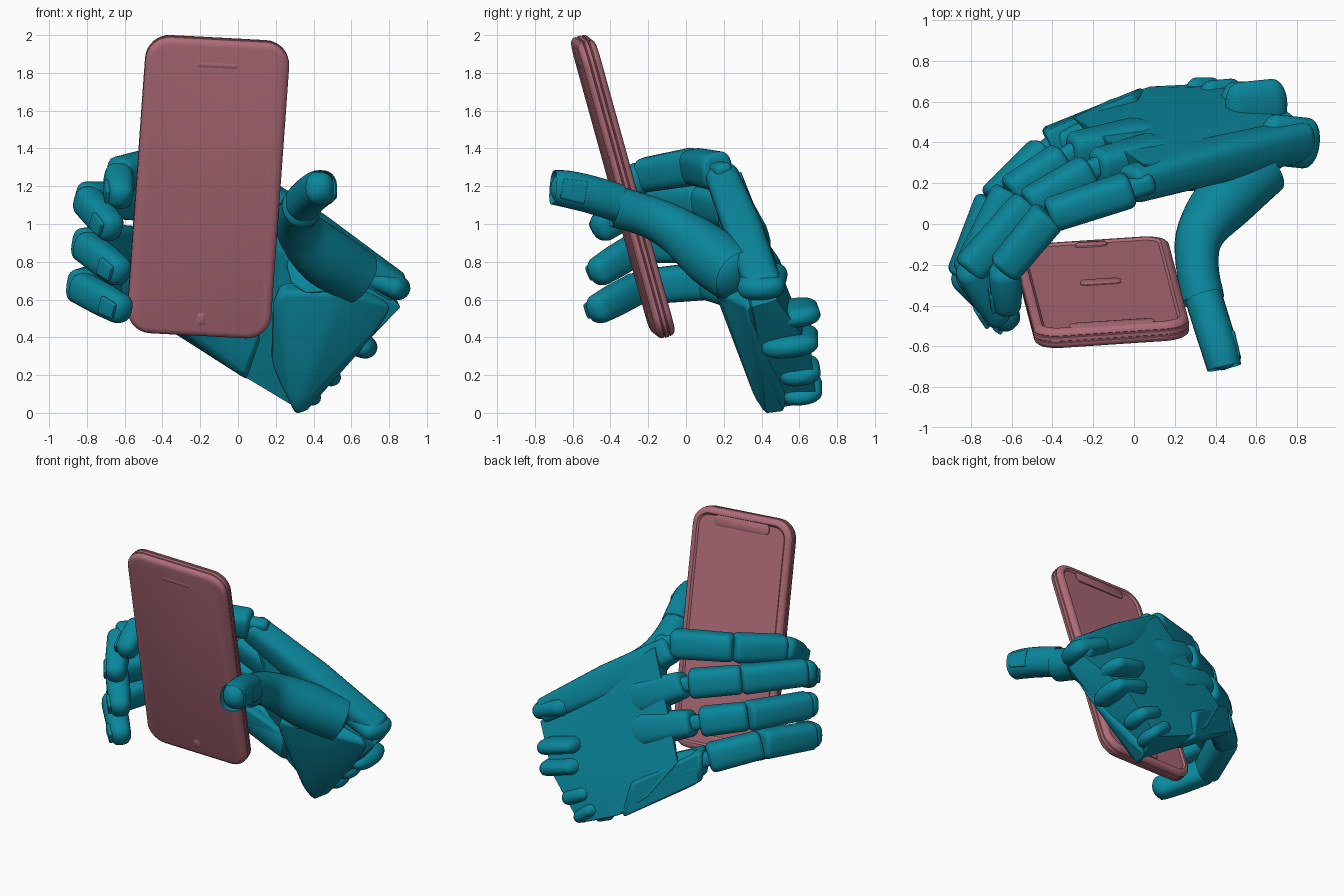
import bpy, bmesh, math
from mathutils import Vector as V, Matrix

if "Cube" in bpy.data.objects:
    bpy.data.objects.remove(bpy.data.objects["Cube"])

def material(name, col):
    m = bpy.data.materials.new(name)
    m.diffuse_color = (*col, 1)
    m.use_nodes = True
    m.node_tree.nodes["Principled BSDF"].inputs["Base Color"].default_value = m.diffuse_color
    return m

TEAL = material("teal", (0.003, 0.24, 0.33))
PINK = material("dusty_pink", (0.43, 0.15, 0.19))

def finish(name, bm, mat, bevel=0, angle=35):
    bmesh.ops.recalc_face_normals(bm, faces=bm.faces)
    me = bpy.data.meshes.new(name)
    bm.to_mesh(me)
    bm.free()
    ob = bpy.data.objects.new(name, me)
    bpy.context.collection.objects.link(ob)
    me.materials.append(mat)
    if bevel:
        b = ob.modifiers.new("bevel", 'BEVEL')
        b.width, b.segments, b.limit_method = bevel, 3, 'ANGLE'
        b.angle_limit = math.radians(15)
    bpy.context.view_layer.objects.active = ob
    ob.select_set(True)
    bpy.ops.object.shade_smooth_by_angle(angle=math.radians(angle))
    ob.select_set(False)
    return ob

def skin(bm, rings):
    n = len(rings[0])
    for a, b in zip(rings, rings[1:]):
        for i in range(n):
            bm.faces.new((a[i], a[(i+1) % n], b[(i+1) % n], b[i]))
    bm.faces.new(rings[0])
    bm.faces.new(rings[-1])

def frame(t, up):
    side = (up - t * up.dot(t)).normalized()
    return side, t.cross(side)

def limb(name, pts, wid, dep, up=(0.1, -0.2, 1), power=3.0, cap=0.035, n=28):
    """Superellipse section swept along pts, with rounded ends."""
    pts, up = [V(p) for p in pts], V(up)
    rows = []
    last = len(pts) - 1
    for i, p in enumerate(pts):
        t = (pts[min(i+1, last)] - pts[max(i-1, 0)]).normalized()
        caps = [(0, 1)]
        arc = [(cap * (math.sin(a) - 1), math.cos(a) if cap > .05 else
                1 - cap / max(wid[i], .01) * (1 - math.cos(a)))
               for a in (0, .3, .6, .9, 1.15, 1.35, 1.5)]
        if i == last:
            caps = arc
        elif i == 0:
            caps = [(-o, s) for o, s in reversed(arc)]
        rows += [(p + t * o, t, wid[i] * s, dep[i] * s) for o, s in caps]
    bm = bmesh.new()
    rings = []
    for p, t, w, d in rows:
        side, out = frame(t, up)
        ring = []
        for k in range(n):
            c, s = math.cos(2*math.pi*k/n), math.sin(2*math.pi*k/n)
            e = 2 / power
            ring.append(bm.verts.new(p + side * math.copysign(abs(c)**e, c) * w
                                     + out * math.copysign(abs(s)**e, s) * d))
        rings.append(ring)
    skin(bm, rings)
    return finish(name, bm, TEAL)

def hull(name, pts, bevel=0.025):
    bm = bmesh.new()
    for p in pts:
        bm.verts.new(p)
    bmesh.ops.convex_hull(bm, input=bm.verts)
    bmesh.ops.delete(bm, geom=[v for v in bm.verts if not v.link_faces], context='VERTS')
    return finish(name, bm, TEAL, bevel)

def curve(pts, steps=5):
    """Catmull-Rom resampling of tuples of any length."""
    P = [pts[0]] + list(pts) + [pts[-1]]
    res = []
    for i in range(1, len(P) - 2):
        for k in range(steps):
            t = k / steps
            res.append([.5*(2*b + (c-a)*t + (2*a-5*b+4*c-d)*t*t + (3*b-a-3*c+d)*t**3)
                        for a, b, c, d in zip(*P[i-1:i+3])])
    return res + [list(pts[-1])]

def nail(name, p, q, depth, size, up):
    t = (V(q) - V(p)).normalized()
    side, out = frame(t, V(up))
    c = V(q) + out * depth - t * (size * 1.2)
    limb(name, [c - t*size*.8, c + t*size*.75], [size*.72, size*.62], [.016, .012], up, 4, .01)

# phone: rounded slab lofted front to back, with side seams and recessed back panel
X = V((0.75, 0.05, -0.04)).normalized()
Z = V((0.12, -0.43, 1.56))
Z = (Z - X * Z.dot(X)).normalized()
Y = Z.cross(X)
PHONE = Matrix.Translation((-0.158, -0.335, 1.198)) @ Matrix((X, Y, Z)).transposed().to_4x4()

def slab(name, w, h, r, layers, centre=(0, 0)):
    bm = bmesh.new()
    rings = []
    for inset, y in layers:
        ring = []
        rr = max(r - inset, .004)
        for q, (sx, sz) in enumerate(((1, 1), (-1, 1), (-1, -1), (1, -1))):
            for k in range(9):
                a = math.pi/2 * (q + k/8)
                ring.append(bm.verts.new(PHONE @ V((
                    centre[0] + sx*(w/2 - inset - rr) + rr*math.cos(a), y,
                    centre[1] + sz*(h/2 - inset - rr) + rr*math.sin(a)))))
        rings.append(ring)
    skin(bm, rings)
    return finish(name, bm, PINK)

slab("phone_body", 0.765, 1.63, 0.13,
     [(.035, -.05), (.018, -.046), (.006, -.037), (.001, -.026), (.001, -.017), (.006, -.014),
      (.006, -.010), (0, -.007), (0, .01), (.006, .013), (.006, .017), (.001, .020), (.004, .034),
      (.016, .046), (.03, .05), (.042, .05), (.054, .038)])
pad = [(0, .03), (0, .046), (.008, .051)]
slab("phone_back_notch", 0.42, 0.075, 0.03, pad, (0, 0.735))
slab("phone_back_emblem_plate", 0.20, 0.09, 0.03, [(0, .03), (0, .042), (.01, .047)], (0, -0.05))
slab("phone_back_foot", 0.16, 0.06, 0.03, pad, (0, -0.73))
slab("phone_earpiece", 0.21, 0.026, 0.012, [(.008, -.053), (0, -.05), (0, -.04)], (0, 0.68))
slab("phone_home_button", 0.05, 0.07, 0.024, [(.012, -.056), (0, -.05), (0, -.04)], (0.01, -0.715))

# fingers: knuckle, middle joint, end joint, tip
fingers = {
    "index": [(-.02, .17, 1.28), (-.42, .04, 1.305), (-.635, -.22, 1.26), (-.62, -.44, 1.12)],
    "middle": [(-.20, .27, 1.07), (-.52, .09, 1.12), (-.805, -.22, 1.13), (-.65, -.485, .955)],
    "ring": [(-.33, .33, .85), (-.61, .15, .90), (-.81, -.24, .885), (-.60, -.495, .725)],
    "pinky": [(-.42, .37, .62), (-.69, .11, .70), (-.835, -.25, .665), (-.585, -.50, .53)],
}
UP = (0.1, -0.2, 1)
for name, joints in fingers.items():
    a, b, c, d = map(V, joints)
    start = -.02 if name == "index" else .04
    limb(name + "_proximal", [a.lerp(b, start), b], [.1, .096], [.088, .084])
    limb(name + "_middle", [b.lerp(c, -.03), c.lerp(b, -.04)], [.1, .092], [.09, .084])
    limb(name + "_distal", [c.lerp(d, -.12), c.lerp(d, .5), d],
         [.086, .086, .08], [.078, .078, .07], cap=.065, power=2.6)
    nail(name + "_nail", c, d, .07, .068, UP)
    limb(name + "_hinge", [a - (b-a)*.3, a.lerp(b, .2)], [.05, .05], [.05, .05])

# thumb: curved base and end segment
base = curve([(.66, .30, .70, .14), (.46, .13, .83, .15), (.33, -.04, .96, .12),
              (.31, -.2, 1.04, .105), (.345, -.40, 1.10, .105)])
limb("thumb_base", [p[:3] for p in base], [p[3]*1.05 for p in base],
     [p[3] for p in base], power=2.1, cap=.09)
tip = curve([(.335, -.34, 1.105, .1), (.385, -.5, 1.155, .1), (.425, -.63, 1.185, .098),
             (.445, -.715, 1.195, .09)])
limb("thumb_tip", [p[:3] for p in tip], [p[3] for p in tip],
     [p[3]*.92 for p in tip], (0, 0, -1), 2.3, .08)
nail("thumb_nail", tip[5][:3], tip[-1][:3], .082, .085, (0, 0, -1))

# palm: back plate, heel, thumb mount and little-finger side
hull("palm", [(.05, .29, 1.28), (-.06, .36, 1.08), (-.19, .455, .83), (-.30, .52, .62),
              (-.12, .61, .36), (.08, .675, .19), (.38, .69, .06), (.62, .66, .35),
              (.84, .48, .60), (.06, .16, 1.18), (.62, .30, .84), (.86, .35, .56),
              (.32, .45, .02), (.02, .50, .2), (-.04, .32, .75), (.12, .18, .9),
              (.22, .46, .82), (.10, .57, .56)], .02)
hull("palm_heel", [(.18, .20, .58), (.22, .15, .64), (.55, .17, .64), (.82, .32, .57),
                   (.72, .36, .40), (.30, .40, -.02), (.36, .55, 0), (.17, .38, .25),
                   (.6, .45, .75), (.25, .4, .75)], .03)
hull("thumb_mount", [(.28, .16, .66), (.36, .12, .62), (.64, .20, .64), (.70, .28, .74),
                     (.62, .34, .88), (.30, .24, .96), (.24, .22, .8)], .05)
hull("pinky_side", [(.06, .68, .17), (-.46, .47, .50), (-.44, .45, .71), (.0, .64, .42),
                    (.04, .47, .18), (-.38, .31, .50), (-.36, .28, .68), (.14, .34, .45)])

# knuckles: tapered ridges running from the palm to each finger
knuckles = {
    "index": [(.85, .42, .645), (.40, .315, .94), (-.03, .19, 1.255)],
    "middle": [(.35, .30, .80), (.08, .335, .93), (-.19, .275, 1.07)],
    "ring": [(.30, .38, .62), (.0, .41, .74), (-.31, .355, .85)],
    "pinky": [(.1, .50, .36), (-.15, .46, .48), (-.40, .38, .605)],
}
for name, pts in knuckles.items():
    limb(name + "_knuckle", pts, [.09, .12, .092],
         [.10, .105, .09], (.45, -.25, .8), 3, .04)

# wrist: five rounded lugs around the cuff edge
lugs = [((.62, .42, .76), (.905, .39, .635), .065, .125),
        ((.45, .57, .57), (.75, .60, .49), .055, .12),
        ((.42, .55, .43), (.735, .55, .33), .06, .15),
        ((.32, .59, .28), (.54, .61, .17), .055, .11),
        ((.25, .61, .20), (.43, .61, .055), .05, .11)]
for i, (a, b, w, d) in enumerate(lugs):
    limb(f"wrist_lug_{i+1}", [a, b], [w, w], [d, d], (.4, -.1, .8), 2.4, .07)
